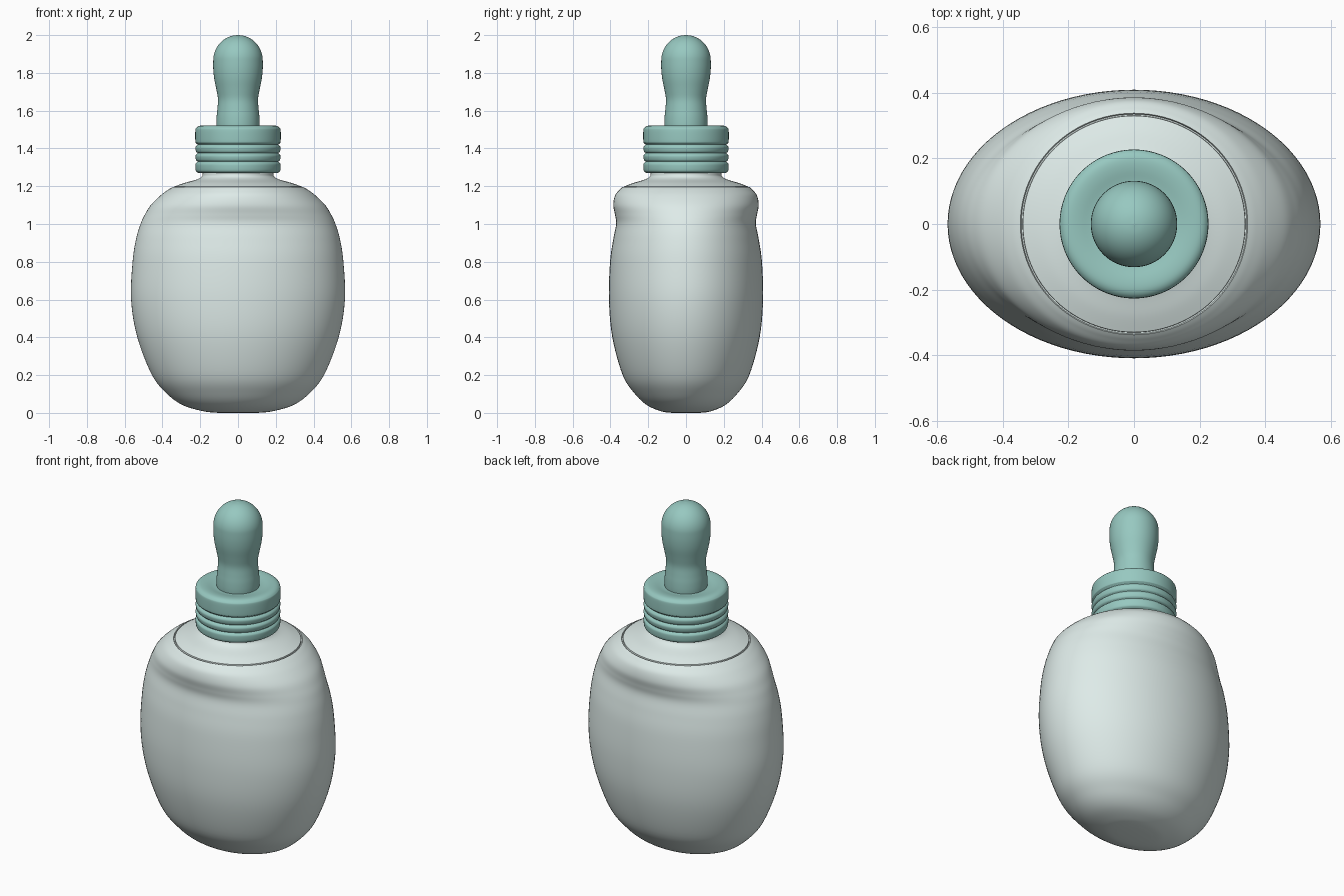
import bpy, bmesh, math

if "Cube" in bpy.data.objects:
    bpy.data.objects.remove(bpy.data.objects["Cube"])

SIDES = 96


def material(name, color):
    m = bpy.data.materials.new(name)
    m.diffuse_color = (*color, 1)
    m.use_nodes = True
    m.node_tree.nodes["Principled BSDF"].inputs["Base Color"].default_value = m.diffuse_color
    return m


def spline(pts, steps=6):
    """Catmull-Rom through (z, rx, ry) points."""
    out = []
    for i in range(len(pts) - 1):
        p0, p1 = pts[max(i - 1, 0)], pts[i]
        p2, p3 = pts[i + 1], pts[min(i + 2, len(pts) - 1)]
        for s in range(steps):
            t = s / steps
            out.append(tuple(
                0.5 * (2 * b + (c - a) * t + (2 * a - 5 * b + 4 * c - d) * t * t
                       + (3 * b - a - 3 * c + d) * t ** 3)
                for a, b, c, d in zip(p0, p1, p2, p3)))
    return out + [pts[-1]]


def loft(name, profile, mat):
    """Stack of elliptical rings, capped at both ends."""
    bm = bmesh.new()
    rings = []
    for z, rx, ry in profile:
        rings.append([bm.verts.new((rx * math.cos(a), ry * math.sin(a), z))
                      for a in (2 * math.pi * k / SIDES for k in range(SIDES))])
    for lo, hi in zip(rings, rings[1:]):
        for k in range(SIDES):
            n = (k + 1) % SIDES
            bm.faces.new((lo[k], lo[n], hi[n], hi[k]))
    bm.faces.new(rings[0][::-1])
    bm.faces.new(rings[-1])
    mesh = bpy.data.meshes.new(name)
    bm.to_mesh(mesh)
    bm.free()
    ob = bpy.data.objects.new(name, mesh)
    bpy.context.collection.objects.link(ob)
    mesh.materials.append(mat)
    bpy.ops.object.select_all(action='DESELECT')
    ob.select_set(True)
    bpy.context.view_layer.objects.active = ob
    bpy.ops.object.shade_smooth_by_angle(angle=math.radians(40))
    return ob


def turned(pts):
    return [(z, r, r) for z, r in pts]


glass = material("pale_glass", (0.73, 0.83, 0.81))
teal = material("teal_rubber", (0.31, 0.58, 0.53))

# Oval body with a grip dent on front and back
body = spline([
    (0, 0.10, 0.07), (0.008, 0.18, 0.13), (0.04, 0.29, 0.205), (0.10, 0.375, 0.27),
    (0.20, 0.455, 0.335), (0.40, 0.533, 0.39), (0.60, 0.566, 0.408), (0.80, 0.558, 0.402),
    (0.92, 0.54, 0.385), (1.0, 0.516, 0.37), (1.05, 0.493, 0.376), (1.10, 0.462, 0.385),
    (1.15, 0.412, 0.376), (1.18, 0.372, 0.353), (1.195, 0.346, 0.337)])
# Seam groove, then shoulder and neck
body += [(1.188, 0.343, 0.334), (1.188, 0.339, 0.33)]
body += spline([(1.198, 0.338, 0.329), (1.217, 0.285, 0.28), (1.235, 0.22, 0.22),
                (1.25, 0.193, 0.193), (1.265, 0.187, 0.187), (1.30, 0.187, 0.187)])
loft("bottle_body", body, glass)

# Screw collar with three grooves and a slightly dished top
collar = [(1.272, 0.17), (1.27, 0.205), (1.274, 0.216), (1.284, 0.224)]
for g in (1.33, 1.375, 1.42):
    collar += [(g - 0.018, 0.226), (g - 0.008, 0.222), (g, 0.214), (g + 0.008, 0.222)]
collar += [(1.438, 0.226), (1.495, 0.226), (1.509, 0.221), (1.518, 0.208),
           (1.521, 0.19), (1.519, 0.165), (1.512, 0.13), (1.51, 0.10)]
loft("screw_collar", spline(turned(collar), 4), teal)

# Rubber teat: flared foot, waist and bulb with a domed tip
teat = [(1.50, 0.113), (1.53, 0.1145), (1.57, 0.113), (1.61, 0.109), (1.66, 0.106),
        (1.71, 0.114), (1.77, 0.126), (1.82, 0.131)]
teat += [(1.866 + 0.134 * math.sin(a), 0.131 * math.cos(a))
         for a in (math.radians(d) for d in range(0, 90, 11))]
loft("teat", spline(turned(teat + [(2.0, 0.002)]), 4), teal)
